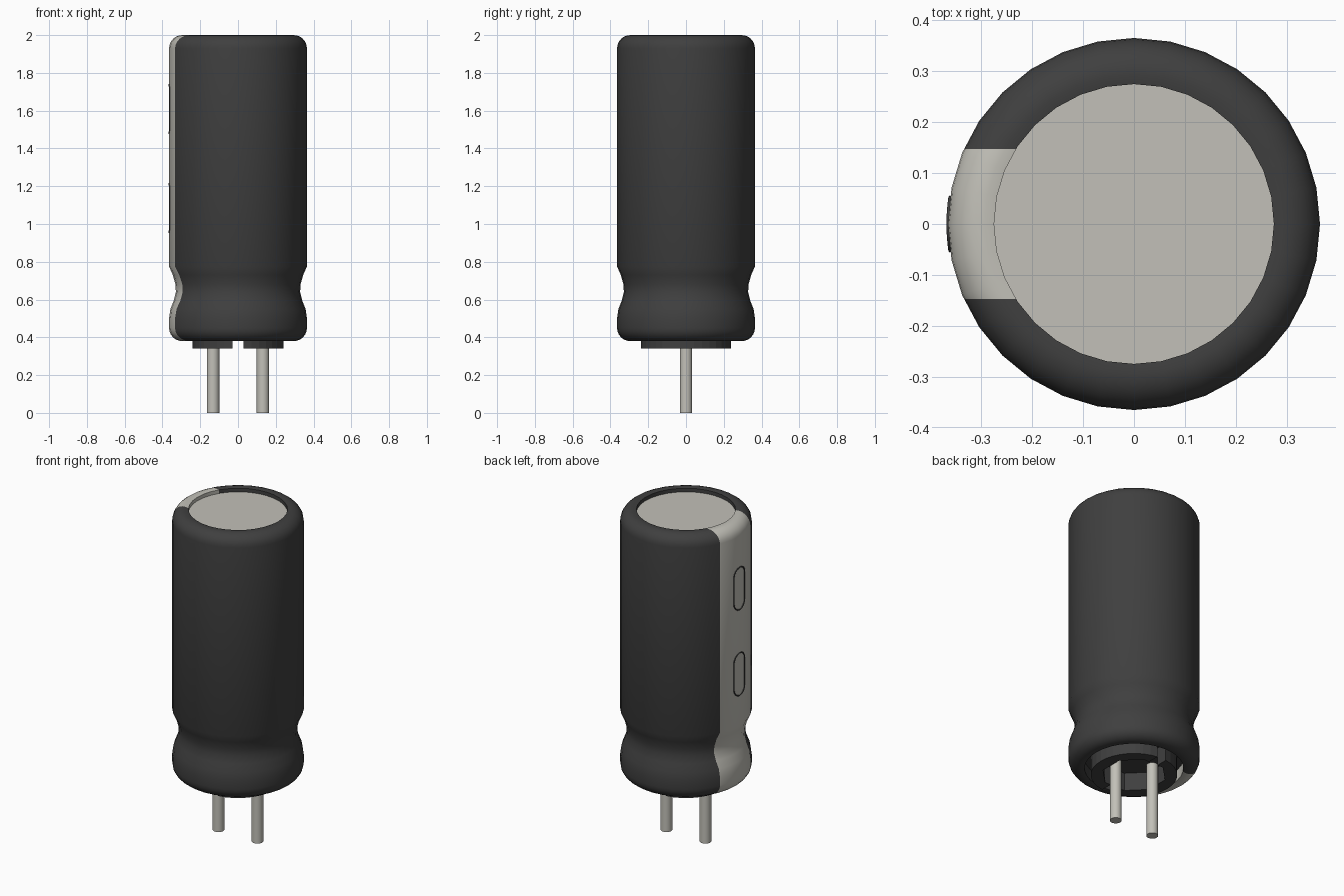
import bpy, bmesh
from math import sin, cos, pi, radians, sqrt, asin

cube = bpy.data.objects.get("Cube")
if cube:
    bpy.data.objects.remove(cube, do_unlink=True)


def material(name, rgb):
    m = bpy.data.materials.new(name)
    m.use_nodes = True
    m.diffuse_color = (*rgb, 1)
    m.node_tree.nodes["Principled BSDF"].inputs["Base Color"].default_value = (*rgb, 1)
    return m


DARK = material("charcoal", (0.05, 0.05, 0.05))
PALE = material("pale grey", (0.54, 0.53, 0.48))


def finish(name, bm, mats, smooth=True):
    bmesh.ops.recalc_face_normals(bm, faces=bm.faces[:])
    mesh = bpy.data.meshes.new(name)
    bm.to_mesh(mesh)
    bm.free()
    ob = bpy.data.objects.new(name, mesh)
    bpy.context.collection.objects.link(ob)
    for m in mats:
        mesh.materials.append(m)
    if smooth:
        bpy.ops.object.select_all(action='DESELECT')
        ob.select_set(True)
        bpy.context.view_layer.objects.active = ob
        bpy.ops.object.shade_smooth_by_angle(angle=radians(35))
    return ob


def lathe(profile, seg):
    """Spin (radius, z) points around the z axis."""
    bm = bmesh.new()
    verts = [bm.verts.new((r, 0, z)) for r, z in profile]
    edges = [bm.edges.new(p) for p in zip(verts, verts[1:])]
    bmesh.ops.spin(bm, geom=verts + edges, cent=(0, 0, 0), axis=(0, 0, 1),
                   angle=2 * pi, steps=seg, use_merge=True)
    bmesh.ops.remove_doubles(bm, verts=bm.verts[:], dist=1e-5)
    return bm


def arc(r, z, rad, a0, a1, n=7):
    angles = [radians(a0 + (a1 - a0) * i / n) for i in range(n + 1)]
    return [(r + rad * cos(a), z + rad * sin(a)) for a in angles]


# Sleeve: rounded ends, crimped groove, recessed ends
R, EDGE, STRIPE = 0.365, 0.07, 0.147
profile = [(0, 0.45), (0.275, 0.45)]
profile += arc(R - EDGE, 0.38 + EDGE, EDGE, -107, 0)
profile += [(R, 0.5), (0.358, 0.55), (0.34, 0.595), (0.329, 0.64),
            (0.331, 0.68), (0.345, 0.73), (R, 0.775)]
profile += arc(R - EDGE, 2 - EDGE, EDGE, 0, 107)
profile += [(0.275, 1.95)]
bm = lathe(profile, 32)

# Pale stripe down the -x side, cut straight at its two edges
for s in (-1, 1):
    faces = [f for f in bm.faces
             if f.calc_center_median().x < 0 and f.calc_center_median().z > 0.3
             and max(v.co.xy.length for v in f.verts) > 0.2
             and min(v.co.xy.length for v in f.verts) > 0.1]
    geom = faces + list({e for f in faces for e in f.edges}) + list({v for f in faces for v in f.verts})
    bmesh.ops.bisect_plane(bm, geom=geom, plane_co=(0, s * STRIPE, 0), plane_no=(0, 1, 0))
for f in bm.faces:
    c = f.calc_center_median()
    inner = min(v.co.xy.length for v in f.verts)
    f.material_index = int(c.x < 0 and abs(c.y) < STRIPE and inner > 0.1)
finish("sleeve", bm, [DARK, PALE])

# Metal top of the can, slightly below the rim
finish("can_top", lathe([(0, 1.95), (0.276, 1.95), (0.276, 1.975), (0, 1.975)], 32), [PALE])

# Rubber plug: two C-shaped halves with a slot between them
a = asin(0.03 / 0.24)
outer = [(0.24 * cos(t), 0.24 * sin(t))
         for t in [-(pi / 2 - a) + (pi - 2 * a) * i / 16 for i in range(17)]]
inner = [(0.03, 0.166), (0.069, 0.166), (0.166, 0.069),
         (0.166, -0.069), (0.069, -0.166), (0.03, -0.166)]
for side, s in (("left", 1), ("right", -1)):
    bm = bmesh.new()
    face = bm.faces.new([bm.verts.new((s * x, y, 0.34)) for x, y in outer + inner])
    new = bmesh.ops.extrude_face_region(bm, geom=[face])["geom"]
    for v in new:
        if isinstance(v, bmesh.types.BMVert):
            v.co.z = 0.452
    finish(f"plug_half_{side}", bm, [DARK], smooth=False)

    # Wire lead
    bm = lathe([(0, 0), (0.033, 0), (0.033, 0.46), (0, 0.46)], 16)
    bmesh.ops.translate(bm, verts=bm.verts[:], vec=(s * 0.132, 0, 0))
    finish(f"lead_{side}", bm, [PALE])

# Thin dark oval outlines wrapped onto the stripe
HALF_W, HALF_H = 0.052, 0.13
for label, zc in (("upper", 1.61), ("lower", 1.085)):
    pts = []
    for end in (0, 1):
        for i in range(9):
            t = pi * (end + i / 8)
            shift = (HALF_H - HALF_W) * (1 if end == 0 else -1)
            pts.append((HALF_W * cos(t), zc + shift + HALF_W * sin(t)))
    curve = bpy.data.curves.new(f"oval_mark_{label}", 'CURVE')
    curve.dimensions = '3D'
    curve.bevel_depth = 0.004
    curve.bevel_resolution = 1
    spline = curve.splines.new('POLY')
    spline.points.add(len(pts) - 1)
    for p, (y, z) in zip(spline.points, pts):
        p.co = (-sqrt(0.364 ** 2 - y * y), y, z, 1)
    spline.use_cyclic_u = True
    curve.materials.append(DARK)
    bpy.context.collection.objects.link(bpy.data.objects.new(f"oval_mark_{label}", curve))
